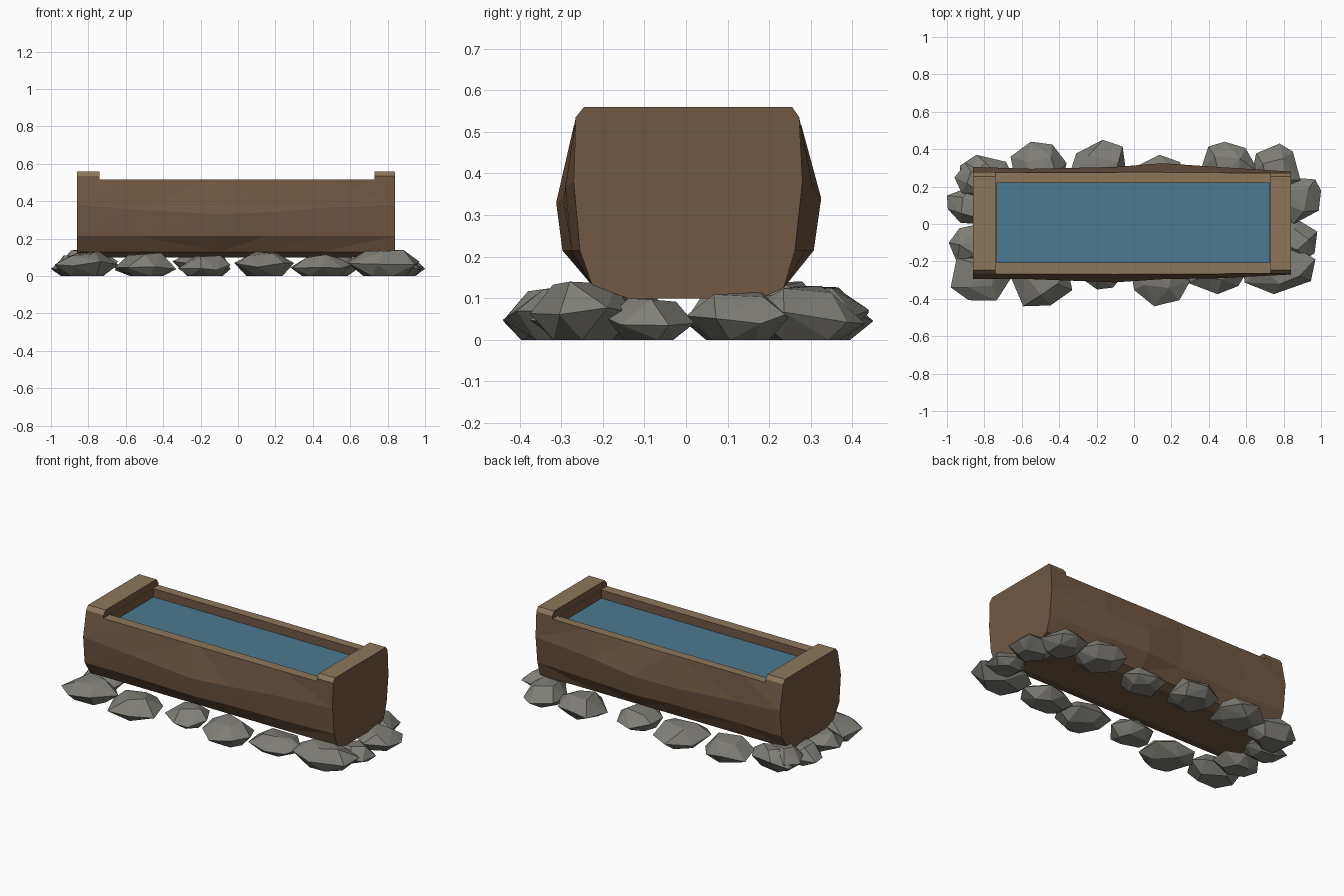
import bpy, bmesh, math, random

if "Cube" in bpy.data.objects:
    bpy.data.objects.remove(bpy.data.objects["Cube"])
random.seed(11)


def mat(name, rgb):
    m = bpy.data.materials.new(name)
    m.diffuse_color = (*rgb, 1)
    m.use_nodes = True
    m.node_tree.nodes["Principled BSDF"].inputs["Base Color"].default_value = m.diffuse_color
    return m


WOOD = mat("brown wood", (0.165, 0.098, 0.057))
CUT = mat("pale cut wood", (0.265, 0.185, 0.105))
WATER = mat("blue water", (0.072, 0.19, 0.28))
STONE = mat("grey stone", (0.215, 0.21, 0.185))


def make(name, bm, *mats):
    bmesh.ops.recalc_face_normals(bm, faces=bm.faces)
    me = bpy.data.meshes.new(name)
    bm.to_mesh(me)
    bm.free()
    ob = bpy.data.objects.new(name, me)
    for m in mats:
        me.materials.append(m)
    bpy.context.collection.objects.link(ob)
    return ob


def box(name, x0, x1, y0, y1, z0, z1, *mats):
    bm = bmesh.new()
    bmesh.ops.create_cube(bm, size=1)
    for v in bm.verts:
        v.co = ((x0 + x1) / 2 + v.co.x * (x1 - x0),
                (y0 + y1) / 2 + v.co.y * (y1 - y0),
                (z0 + z1) / 2 + v.co.z * (z1 - z0))
    return make(name, bm, *mats)


# Hewn log: lofted sections (x, front bulge, back bulge, ridge height)
stations = [(-0.86, -0.295, 0.305, 0.38), (-0.55, -0.295, 0.295, 0.355),
            (-0.1, -0.312, 0.305, 0.33), (0.15, -0.295, 0.325, 0.34),
            (0.45, -0.29, 0.305, 0.365), (0.84, -0.27, 0.28, 0.38)]
bm = bmesh.new()
rings = []
for x, f, b, zr in stations:
    sec = [(-0.14, 0.10), (0.18, 0.10), (0.235, 0.125), (b - 0.018, 0.215),
           (b, zr), (0.272, 0.535), (0.255, 0.56),
           (-0.245, 0.56), (-0.265, 0.535), (f, zr), (f + 0.015, 0.215), (-0.225, 0.13)]
    rings.append([bm.verts.new((x, y, z)) for y, z in sec])
for a, b in zip(rings, rings[1:]):
    for i in range(len(a)):
        j = (i + 1) % len(a)
        bm.faces.new((a[i], a[j], b[j], b[i]))
bm.faces.new(rings[0])
bm.faces.new(rings[-1])
bmesh.ops.triangulate(bm, faces=[f for f in bm.faces if len(f.verts) == 4])
trough = make("trough_body", bm, WOOD, CUT)

# Lower the long rims between the end blocks, then hollow the basin
for name, dims in (("rim_cutter", (-0.74, 0.73, -0.6, 0.6, 0.517, 0.8)),
                   ("basin_cutter", (-0.735, 0.725, -0.205, 0.22, 0.40, 0.7))):
    cutter = box(name, *dims, WOOD)
    cutter.hide_render = True
    mod = trough.modifiers.new(name, 'BOOLEAN')
    mod.operation = 'DIFFERENCE'
    mod.solver = 'EXACT'
    mod.object = cutter
    bpy.context.view_layer.objects.active = trough
    bpy.ops.object.modifier_apply(modifier=name)
    bpy.data.objects.remove(cutter)

# Pale wood on the cut top faces
for p in trough.data.polygons:
    p.material_index = 1 if p.normal.z > 0.4 and p.center.z > 0.5 else 0

# Water
box("water", -0.735, 0.725, -0.205, 0.22, 0.40, 0.465, WATER)


# Faceted stones: convex hull of three jittered rings
def stone(name, x0, x1, y0, y1, h):
    bm = bmesh.new()
    pts = []
    for n, r, z, dz in ((5, 0.6, 0, 0), (7, 1.0, 0.42, 0.16), (4, 0.55, 0.92, 0.1)):
        a0 = random.uniform(0, 6.28)
        for k in range(n):
            a = a0 + (k + random.uniform(-0.25, 0.25)) * math.tau / n
            q = r * random.uniform(0.88, 1.1)
            pts.append([q * math.cos(a), q * math.sin(a), z + random.uniform(-dz, dz)])
    lo = [min(p[i] for p in pts) for i in range(3)]
    hi = [max(p[i] for p in pts) for i in range(3)]
    for p in pts:
        t = [(p[i] - lo[i]) / (hi[i] - lo[i]) for i in range(3)]
        bm.verts.new((x0 + t[0] * (x1 - x0), y0 + t[1] * (y1 - y0), t[2] * h))
    res = bmesh.ops.convex_hull(bm, input=bm.verts)
    junk = [v for v in res["geom_interior"] if isinstance(v, bmesh.types.BMVert)]
    bmesh.ops.delete(bm, geom=junk, context='VERTS')
    make(name, bm, STONE)


# Front, back and end rows: (x0, x1, y0, y1, height)
rows = {
    "front_stone": [(-0.98, -0.64, -0.41, -0.15, 0.13), (-0.66, -0.33, -0.44, -0.15, 0.125),
                    (-0.32, -0.04, -0.35, -0.12, 0.11), (-0.02, 0.30, -0.44, -0.15, 0.13),
                    (0.28, 0.61, -0.375, -0.13, 0.115), (0.58, 0.97, -0.375, -0.12, 0.14)],
    "back_stone": [(-0.93, -0.64, 0.13, 0.37, 0.13), (-0.66, -0.36, 0.16, 0.44, 0.12),
                   (-0.35, -0.04, 0.17, 0.45, 0.13), (0.02, 0.28, 0.12, 0.37, 0.11),
                   (0.35, 0.67, 0.16, 0.44, 0.125), (0.63, 0.89, 0.15, 0.43, 0.13)],
    "left_stone": [(-0.96, -0.72, 0.12, 0.34, 0.14), (-1.0, -0.74, 0.0, 0.21, 0.11),
                   (-0.99, -0.72, -0.21, 0.0, 0.11)],
    "right_stone": [(0.72, 1.0, 0.0, 0.25, 0.115), (0.74, 0.98, -0.19, 0.02, 0.10)],
}
for name, items in rows.items():
    for i, dims in enumerate(items):
        stone(f"{name}_{i + 1}", *dims)
